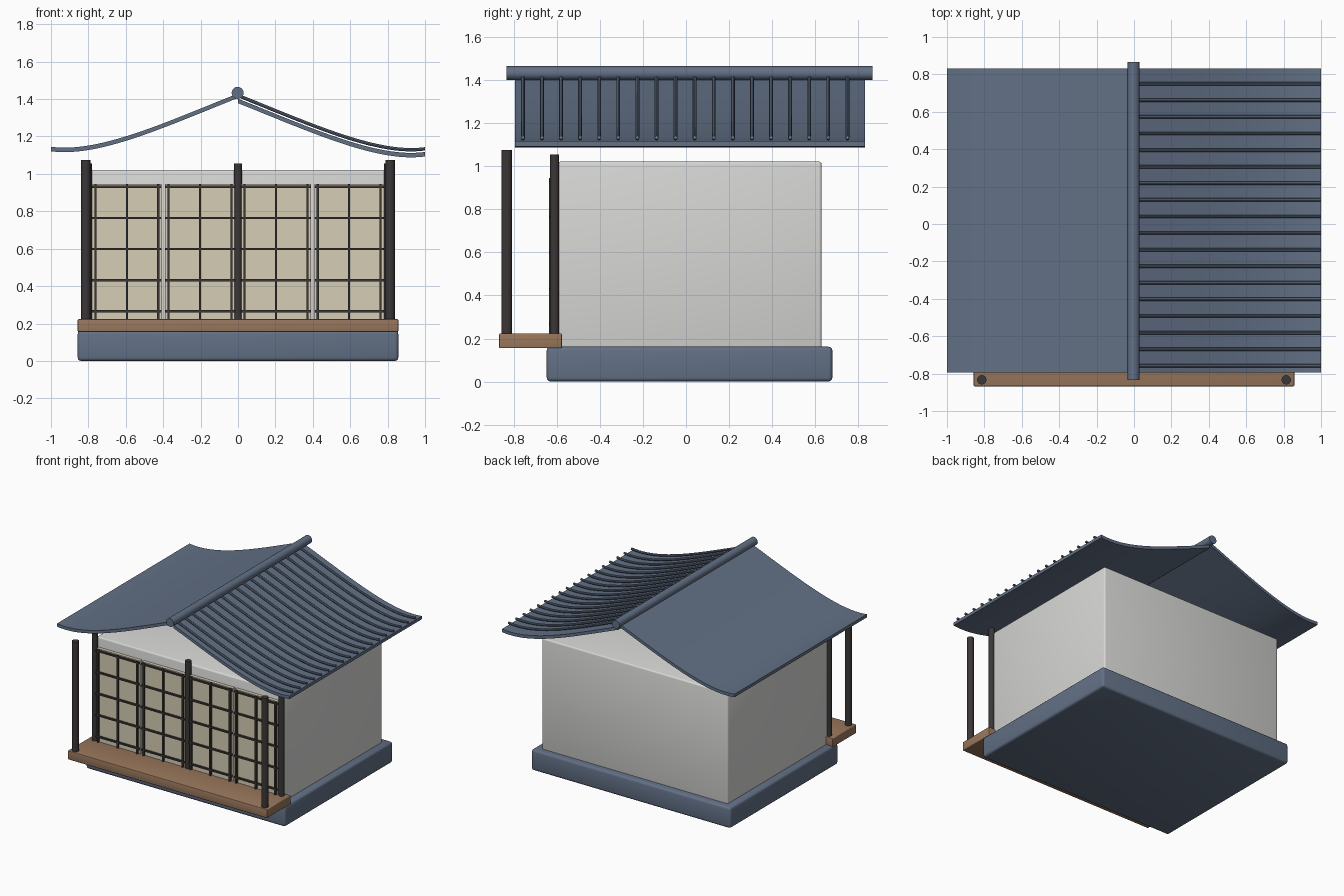
import bpy, bmesh, math
from mathutils import Matrix, Vector, geometry

old = bpy.data.objects.get("Cube")
if old:
    bpy.data.objects.remove(old, do_unlink=True)


def material(name, rgb):
    m = bpy.data.materials.new(name)
    m.use_nodes = True
    m.diffuse_color = (*rgb, 1)
    m.node_tree.nodes["Principled BSDF"].inputs["Base Color"].default_value = (*rgb, 1)
    return m


SLATE = material("slate blue", (0.122, 0.162, 0.235))
PLASTER = material("white plaster", (0.68, 0.68, 0.67))
WOOD = material("warm wood", (0.32, 0.185, 0.107))
DARK = material("dark timber", (0.046, 0.038, 0.038))
PAPER = material("screen paper", (0.67, 0.61, 0.46))


def finish(ob, mat, smooth=True):
    ob.data.materials.append(mat)
    if smooth:
        bpy.ops.object.select_all(action='DESELECT')
        ob.select_set(True)
        bpy.context.view_layer.objects.active = ob
        bpy.ops.object.shade_smooth_by_angle(angle=math.radians(35))
    return ob


def from_bmesh(name, bm, mat, smooth=True):
    bmesh.ops.recalc_face_normals(bm, faces=bm.faces)
    me = bpy.data.meshes.new(name)
    bm.to_mesh(me)
    bm.free()
    ob = bpy.data.objects.new(name, me)
    bpy.context.collection.objects.link(ob)
    return finish(ob, mat, smooth)


def add_box(bm, lo, hi):
    lo, hi = Vector(lo), Vector(hi)
    bmesh.ops.create_cube(bm, size=1, matrix=Matrix.Translation((lo + hi) / 2)
                          @ Matrix.Diagonal((*(hi - lo), 1)))


def box(name, lo, hi, mat, bevel=0):
    bm = bmesh.new()
    add_box(bm, lo, hi)
    if bevel:
        bmesh.ops.bevel(bm, geom=bm.edges[:], offset=bevel, segments=3,
                        profile=0.5, affect='EDGES')
    return from_bmesh(name, bm, mat, bool(bevel))


def cylinder(name, center, radius, length, mat, rot=Matrix()):
    bm = bmesh.new()
    bmesh.ops.create_cone(bm, cap_ends=True, segments=24, radius1=radius, radius2=radius,
                          depth=length, matrix=Matrix.Translation(center) @ rot)
    return from_bmesh(name, bm, mat)


# Foundation, room and porch deck
box("foundation", (-0.857, -0.647, 0), (0.857, 0.68, 0.162), SLATE, 0.018)
box("room_walls", (-0.8, -0.595, 0.14), (0.8, 0.63, 1.022), PLASTER, 0.012)
box("porch_deck", (-0.857, -0.868, 0.155), (0.857, -0.577, 0.223), WOOD, 0.005)

# Posts
for side, x in (("right", -1), ("left", 1)):
    cylinder(f"porch_post_{side}", (0.814 * x, -0.833, 0.645), 0.025, 0.86, DARK)
for side, x in (("right", -0.802), ("middle", 0), ("left", 0.802)):
    cylinder(f"wall_post_{side}", (x, -0.611, 0.61), 0.022, 0.89, DARK)

# Sliding paper screens with lattice
BOTTOM, TOP, HALF = 0.2, 0.945, 0.186
for i, cx in enumerate((-0.594, -0.203, 0.203, 0.594), 1):
    box(f"screen_paper_{i}", (cx - HALF, -0.62, BOTTOM), (cx + HALF, -0.59, TOP), PAPER)
    bm = bmesh.new()
    for k in (-1, 0, 1):
        x = cx + k * 0.168
        add_box(bm, (x - 0.006, -0.636, BOTTOM), (x + 0.006, -0.615, TOP))
    for k in range(5):
        z = 0.265 + k * 0.1665
        add_box(bm, (cx - HALF, -0.634, z - 0.006), (cx + HALF, -0.615, z + 0.006))
    from_bmesh(f"screen_lattice_{i}", bm, DARK, False)

# Swept roof profile, from ridge to eave
PROFILE = geometry.interpolate_bezier(Vector((0, 1.42)), Vector((0.4, 1.26)),
                                      Vector((0.75, 1.1)), Vector((1, 1.135)), 25)
FRONT, BACK = -0.795, 0.832


def roof_slope(name, side, drop):
    bm = bmesh.new()
    outline = [(p.x, p.y + 0.012) for p in PROFILE] + \
              [(p.x, p.y - 0.012) for p in reversed(PROFILE)]
    rings = [[bm.verts.new((side * x, y, z - drop)) for x, z in outline]
             for y in (FRONT, BACK)]
    n, m = len(outline), len(PROFILE)
    for i in range(n):
        j = (i + 1) % n
        bm.faces.new((rings[0][i], rings[0][j], rings[1][j], rings[1][i]))
    for ring in rings:
        for i in range(m - 1):
            bm.faces.new((ring[i], ring[i + 1], ring[n - 2 - i], ring[n - 1 - i]))
    return from_bmesh(name, bm, SLATE)


roof_slope("roof_slope_right", -1, 0.002)
roof_slope("roof_slope_left", 1, 0.03)

# Tile ribs on the left slope
curve = bpy.data.curves.new("tile_ribs", 'CURVE')
curve.dimensions = '3D'
curve.bevel_depth = 0.009
curve.bevel_resolution = 2
curve.use_fill_caps = True
for k in range(18):
    spline = curve.splines.new('POLY')
    spline.points.add(len(PROFILE) - 1)
    for point, p in zip(spline.points, PROFILE):
        point.co = (p.x, -0.758 + k * 0.0887, p.y - 0.001, 1)
ribs = bpy.data.objects.new("tile_ribs", curve)
bpy.context.collection.objects.link(ribs)
bpy.ops.object.select_all(action='DESELECT')
ribs.select_set(True)
bpy.context.view_layer.objects.active = ribs
bpy.ops.object.convert(target='MESH')
finish(bpy.context.view_layer.objects.active, SLATE)

# Ridge pole
cylinder("ridge_pole", (-0.002, 0.017, 1.433), 0.032, 1.7, SLATE,
         Matrix.Rotation(math.pi / 2, 4, 'X'))
